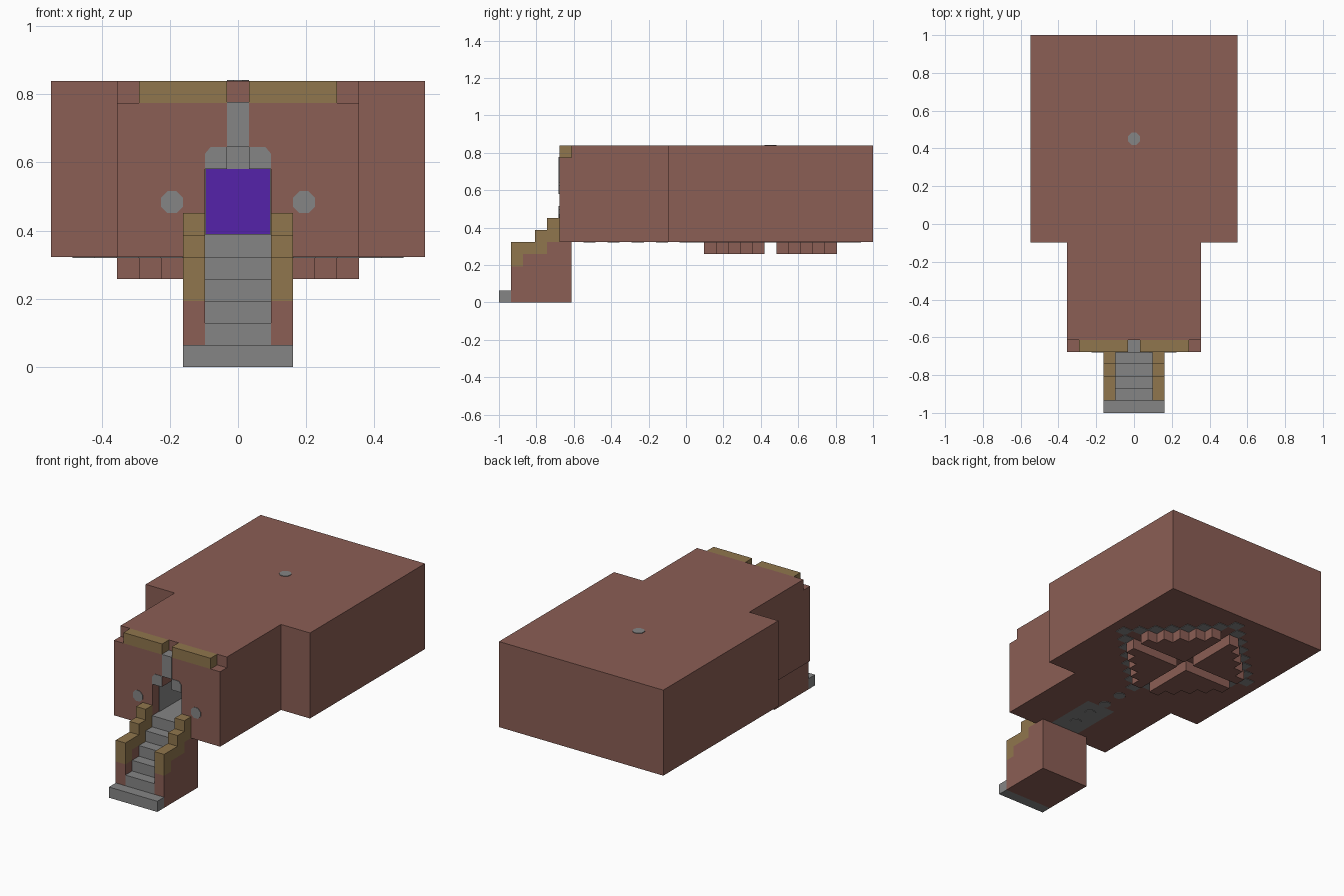
import bpy, bmesh, math
from mathutils import Vector

old = bpy.data.objects.get("Cube")
if old:
    bpy.data.objects.remove(old, do_unlink=True)

U = 2 / 31          # one building block
FRONT = -10.5       # front wall plane, in blocks


def material(name, rgb):
    m = bpy.data.materials.new(name)
    m.use_nodes = True
    m.diffuse_color = (*rgb, 1)
    m.node_tree.nodes["Principled BSDF"].inputs["Base Color"].default_value = (*rgb, 1)
    return m


BROWN = material("brown_clay", (0.258, 0.112, 0.09))
GRAY = material("gray_stone", (0.235, 0.235, 0.235))
GOLD = material("tan_trim", (0.278, 0.182, 0.074))
PURPLE = material("purple_door", (0.091, 0.016, 0.402))


def finish(bm, name, mat):
    bmesh.ops.recalc_face_normals(bm, faces=bm.faces)
    bmesh.ops.scale(bm, vec=(U, U, U), verts=bm.verts)
    mesh = bpy.data.meshes.new(name)
    bm.to_mesh(mesh)
    bm.free()
    mesh.materials.append(mat)
    ob = bpy.data.objects.new(name, mesh)
    bpy.context.collection.objects.link(ob)
    return ob


def add_prism(bm, points, direction):
    """Extrude a closed polygon along a direction."""
    face = bm.faces.new([bm.verts.new(p) for p in points])
    out = bmesh.ops.extrude_face_region(bm, geom=[face], use_keep_orig=True)
    moved = [v for v in out["geom"] if isinstance(v, bmesh.types.BMVert)]
    bmesh.ops.translate(bm, vec=Vector(direction), verts=moved)


def prism(name, points, direction, mat):
    bm = bmesh.new()
    add_prism(bm, points, direction)
    return finish(bm, name, mat)


def box(name, x, y, z, mat):
    pts = [(x[0], y[0], z[0]), (x[1], y[0], z[0]), (x[1], y[1], z[0]), (x[0], y[1], z[0])]
    return prism(name, pts, (0, 0, z[1] - z[0]), mat)


def octagon(radius=0.54):
    angles = [math.radians(22.5 + 45 * i) for i in range(8)]
    return [(radius * math.cos(a), radius * math.sin(a)) for a in angles]


# Main building: a wide hall with a narrower entrance wing
half = [(5.5, FRONT), (5.5, -1.5), (8.5, -1.5), (8.5, 15.5)]
outline = half + [(-x, y) for x, y in reversed(half)]
hall = prism("hall", [(x, y, 5) for x, y in outline], (0, 0, 8), BROWN)

# Doorway, arch notch and parapet ledge cut out of the hall
cutters = [
    box("cut_door", (-1.5, 1.5), (-12, -4.5), (6, 9), BROWN),
    box("cut_arch", (-0.5, 0.5), (-12, -4.5), (8.5, 10), BROWN),
    box("cut_ledge", (-7, 7), (-12, -9.5), (12, 14), BROWN),
]
for cutter in cutters:
    cutter.hide_render = True
    mod = hall.modifiers.new("cut", "BOOLEAN")
    mod.operation = "DIFFERENCE"
    mod.solver = "EXACT"
    mod.object = cutter
    bpy.context.view_layer.objects.active = hall
    bpy.ops.object.modifier_apply(modifier=mod.name)
    bpy.data.objects.remove(cutter, do_unlink=True)

# Door inside the passage, with stone lining
T = 0.05
box("door", (-1.5, 1.5), (-4.6, -4.5), (6, 9), PURPLE)
box("door_keystone", (-0.5, 0.5), (-4.6, -4.5), (9, 10), GRAY)
box("door_sill", (-1.5, 1.5), (FRONT - T, -4.5), (5, 6 + T), GRAY)

# Stone strip above the door
box("stone_strip", (-0.5, 0.5), (FRONT - T, -9.5), (10, 12 + T), GRAY)

for side, s in (("left", 1), ("right", -1)):
    box(side + "_passage_lining", (s * 1.45, s * 1.5), (-9.5, -4.5), (6, 9), GRAY)
    # Arch shoulders with a clipped outer corner
    shoulder = [(0.5, 9), (1.5, 9), (1.5, 9.7), (1.25, 10), (0.5, 10)]
    prism(side + "_arch_shoulder", [(s * x, FRONT - T, z) for x, z in shoulder],
          (0, T, 0), GRAY)
    # Stone spots beside the door
    prism(side + "_wall_spot", [(s * 3 + a, FRONT - T, 7.5 + b) for a, b in octagon()],
          (0, T, 0), GRAY)
    # Parapet trim
    box(side + "_parapet", (s * 0.5, s * 4.5), (FRONT, -9.5), (12, 13), GOLD)

    # Stair wall: brown base and stepped trim on top
    base = [(-14.5, 0), (-9.5, 0), (-9.5, 5), (-11.5, 5), (-11.5, 4),
            (-13.5, 4), (-13.5, 3), (-14.5, 3)]
    trim = [(-14.5, 3), (-13.5, 3), (-13.5, 4), (-11.5, 4), (-11.5, 5), (FRONT, 5),
            (FRONT, 7), (-11.5, 7), (-11.5, 6), (-12.5, 6), (-12.5, 5), (-14.5, 5)]
    for part, shape, mat in (("base", base, BROWN), ("trim", trim, GOLD)):
        prism(side + "_stair_wall_" + part, [(s * 1.5, y, z) for y, z in shape],
              (s, 0, 0), mat)

# Staircase
box("bottom_step", (-2.5, 2.5), (-15.5, -14.5), (0, 1), GRAY)
box("stair_footing", (-1.5, 1.5), (-14.5, -9.5), (0, 1), BROWN)
box("stair_back", (-1.5, 1.5), (FRONT, -9.5), (1, 5), BROWN)
treads = [(-14.5, 1)]
for i in range(4):
    treads += [(-14.5 + i, 2 + i), (-13.5 + i, 2 + i)]
treads.append((FRONT, 1))
prism("stair_steps", [(-1.5, y, z) for y, z in treads], (3, 0, 0), GRAY)

# Spots on the roof and along the underside of the wing
prism("roof_spot", [(a, 7 + b, 13) for a, b in octagon()], (0, 0, T), GRAY)
bm = bmesh.new()
for y in (-8, -6, -4, -2):
    add_prism(bm, [(a, y + b, 5) for a, b in octagon()], (0, 0, -T))
finish(bm, "underside_spots", GRAY)

# Stone diamond outline under the hall
bm = bmesh.new()
h = 0.52
for i in range(-7, 8):
    for j in {7 - abs(i), abs(i) - 7}:
        c = Vector((i, 7 + j, 5))
        add_prism(bm, [c + Vector((a * h, b * h, 0)) for a, b in
                       ((-1, -1), (1, -1), (1, 1), (-1, 1))], (0, 0, -T))
finish(bm, "underside_diamond", GRAY)

# Four stepped pads hanging inside the diamond
for name, sx, sy in (("front_left", 1, -1), ("front_right", -1, -1),
                     ("back_left", 1, 1), ("back_right", -1, 1)):
    steps = [(0.5, 0.5), (5.5, 0.5)]
    for k in range(5):
        steps += [(5.5 - k, 1.5 + k), (4.5 - k, 1.5 + k)]
    prism(name + "_underside_pad", [(sx * x, 7 + sy * y, 5) for x, y in steps],
          (0, 0, -1), BROWN)
